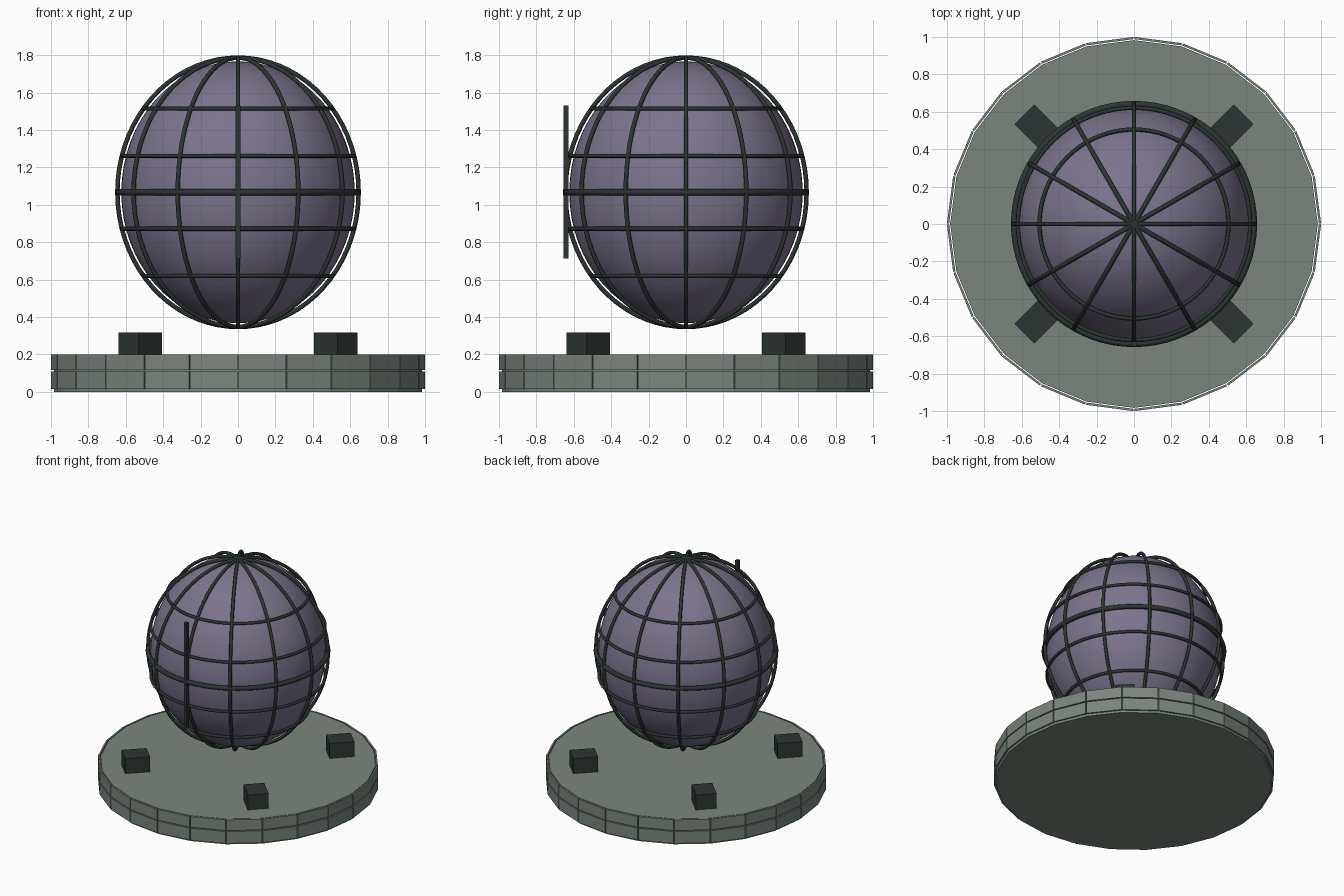
import bpy
from math import sin, cos, pi, radians, sqrt
from mathutils import Matrix

if "Cube" in bpy.data.objects:
    bpy.data.objects.remove(bpy.data.objects["Cube"])


def material(name, rgb):
    m = bpy.data.materials.new(name)
    lin = [((c / 255 + 0.055) / 1.055) ** 2.4 for c in rgb]
    m.diffuse_color = (*lin, 1)
    m.use_nodes = True
    m.node_tree.nodes["Principled BSDF"].inputs["Base Color"].default_value = m.diffuse_color
    return m


SAGE = material("sage_grey", (122, 134, 125))
PURPLE = material("dusky_purple", (124, 116, 142))
DARK = material("dark_slate", (44, 53, 51))

CZ = 1.067              # globe centre height
RX, RZ = 0.645, 0.72    # cage centreline radii
SIDES = 24


def finish(name, mat, smooth=False):
    ob = bpy.context.object
    ob.name = name
    ob.data.materials.clear()
    ob.data.materials.append(mat)
    if smooth:
        bpy.ops.object.shade_smooth_by_angle(angle=radians(50))
    return ob


def box(name, size, loc, angle, mat):
    bpy.ops.mesh.primitive_cube_add(size=1, location=loc, rotation=(0, 0, angle))
    ob = finish(name, mat)
    ob.scale = size
    return ob


def tube(name, points, radius, mat):
    cu = bpy.data.curves.new(name, 'CURVE')
    cu.dimensions = '3D'
    cu.bevel_depth = radius
    cu.bevel_resolution = 2
    sp = cu.splines.new('POLY')
    sp.points.add(len(points) - 1)
    for p, co in zip(sp.points, points):
        p.co = (*co, 1)
    sp.use_cyclic_u = True
    ob = bpy.data.objects.new(name, cu)
    bpy.context.collection.objects.link(ob)
    bpy.ops.object.select_all(action='DESELECT')
    ob.select_set(True)
    bpy.context.view_layer.objects.active = ob
    bpy.ops.object.convert(target='MESH')
    return finish(name, mat, True)


# Base drum with corners on the axes
bpy.ops.mesh.primitive_cylinder_add(vertices=SIDES, radius=0.983, depth=0.2,
                                    location=(0, 0, 0.1))
finish("base_drum", SAGE)

# Two rows of thin cladding panels standing just off the drum
for row, (z0, z1) in enumerate(((0.015, 0.108), (0.116, 0.2))):
    for i in range(SIDES):
        a = 2 * pi * (i + 0.5) / SIDES
        box(f"base_panel_{row}_{i}", (0.012, 0.254, z1 - z0),
            (0.986 * cos(a), 0.986 * sin(a), (z0 + z1) / 2), a, SAGE)

# Four diagonal foot blocks
for i in range(4):
    a = pi / 4 + i * pi / 2
    box(f"foot_block_{i}", (0.18, 0.15, 0.12),
        (0.739 * cos(a), 0.739 * sin(a), 0.258), a, DARK)

# Slightly tall globe inside the cage
bpy.ops.mesh.primitive_uv_sphere_add(segments=64, ring_count=32, radius=1)
globe = finish("globe", PURPLE, True)
globe.data.transform(Matrix.Diagonal((0.624, 0.624, 0.7, 1)))
globe.location = (0, 0, CZ)

# Meridian ribs: six full loops give twelve spokes
N = 72
for i in range(6):
    a = i * pi / 6
    pts = []
    for k in range(N):
        t = 2 * pi * k / N
        r = RX * cos(t)
        pts.append((r * cos(a), r * sin(a), CZ + RZ * sin(t)))
    tube(f"meridian_rib_{i}", pts, 0.012, DARK)

# Latitude rings, with a thicker equator
for i, dz in enumerate((-0.447, -0.195, 0, 0.195, 0.447)):
    r = RX * sqrt(1 - (dz / RZ) ** 2)
    if dz == 0:
        r -= 0.005
    pts = [(r * cos(2 * pi * k / N), r * sin(2 * pi * k / N), CZ + dz) for k in range(N)]
    tube("equator_ring" if dz == 0 else f"latitude_ring_{i}", pts,
         0.018 if dz == 0 else 0.011, DARK)

# Upright bar on the front of the cage
box("front_bar", (0.026, 0.026, 0.82), (0, -0.642, 1.122), 0, DARK)
